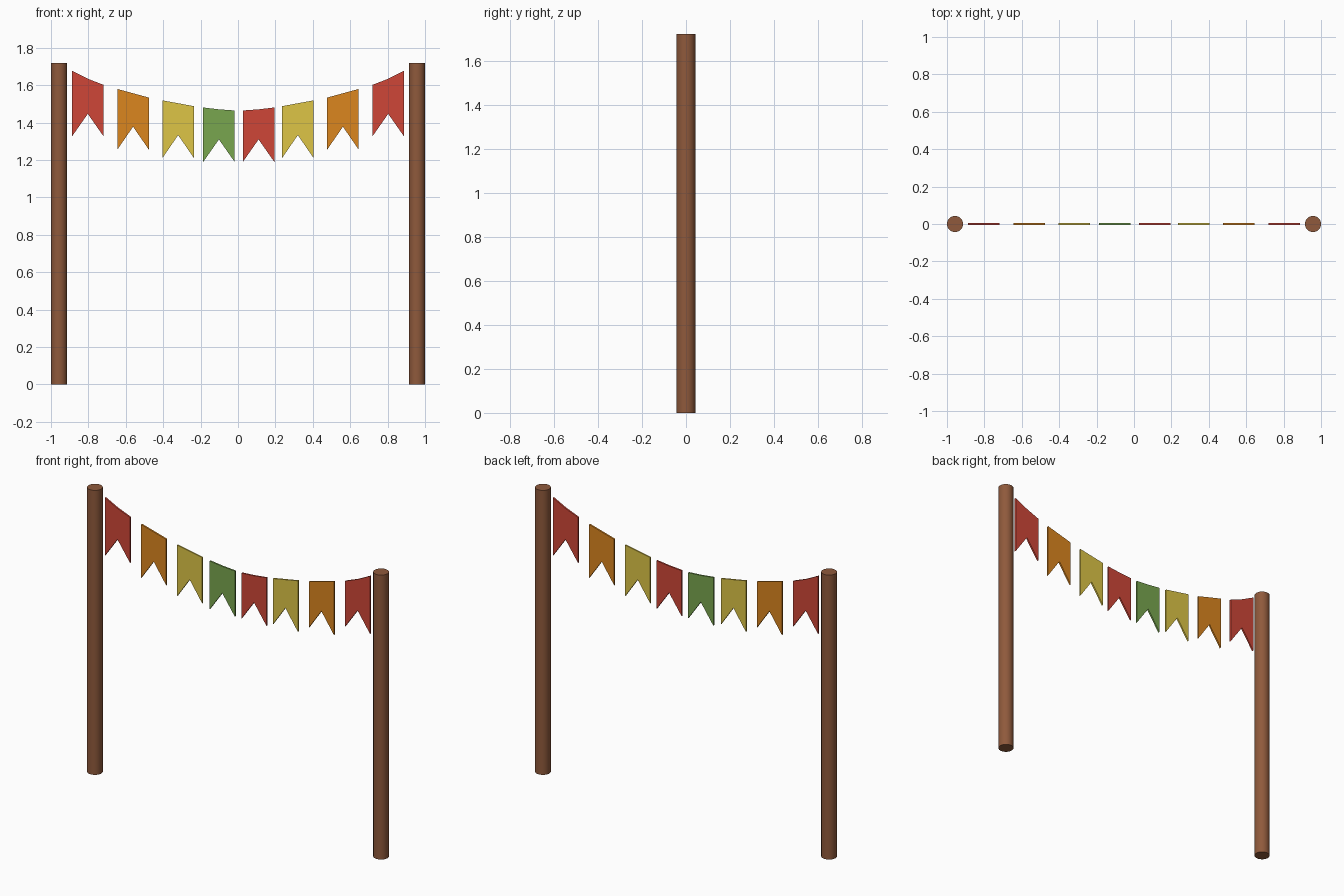
import bpy, bmesh

if "Cube" in bpy.data.objects:
    bpy.data.objects.remove(bpy.data.objects["Cube"])

POST_X, POST_R, POST_H = 0.957, 0.043, 1.72
FLAG_W, FLAG_T = 0.168, 0.01


def material(name, rgb):
    m = bpy.data.materials.new(name)
    m.diffuse_color = (*[(c / 255) ** 2.2 for c in rgb], 1)
    m.use_nodes = True
    m.node_tree.nodes["Principled BSDF"].inputs["Base Color"].default_value = m.diffuse_color
    return m


wood = material("wood", (142, 90, 62))
red = material("red", (205, 72, 58))
orange = material("orange", (218, 133, 36))
yellow = material("yellow", (220, 196, 72))
green = material("green", (120, 164, 80))


def post(name, x):
    bpy.ops.mesh.primitive_cylinder_add(vertices=32, radius=POST_R, depth=POST_H,
                                        location=(x, 0, POST_H / 2))
    ob = bpy.context.object
    ob.name = name
    ob.data.materials.append(wood)
    bpy.ops.object.shade_smooth_by_angle()


def flag(name, x, outer, inner, bottom, notch, sag, mat):
    """Swallow-tailed pennant; outer and inner are the top edge heights."""
    h = FLAG_W / 2
    left, right = (outer, inner) if x < 0 else (inner, outer)
    mid = (outer + inner) / 2 - sag
    outline = [(-h, left), (-h, bottom), (0, notch), (h, bottom), (h, right), (0, mid)]
    bm = bmesh.new()
    front = [bm.verts.new((x + u, -FLAG_T / 2, z)) for u, z in outline]
    back = [bm.verts.new((x + u, FLAG_T / 2, z)) for u, z in outline]
    # two quads per side keep the notched outline clean
    for a, b, c, d in ((0, 1, 2, 5), (5, 2, 3, 4)):
        bm.faces.new((front[a], front[b], front[c], front[d]))
        bm.faces.new((back[d], back[c], back[b], back[a]))
    for i in range(6):
        j = (i + 1) % 6
        bm.faces.new((front[j], front[i], back[i], back[j]))
    bmesh.ops.recalc_face_normals(bm, faces=bm.faces)
    me = bpy.data.meshes.new(name)
    bm.to_mesh(me)
    bm.free()
    me.materials.append(mat)
    bpy.context.collection.objects.link(bpy.data.objects.new(name, me))


# two round posts
post("left_post", -POST_X)
post("right_post", POST_X)

# hanging flags, mirrored about the middle: outer top, inner top, bottom, notch
rows = [
    (-0.803, 0.803, 1.677, 1.602, 1.327, 1.447, 0.005, red, red),
    (-0.561, 0.561, 1.580, 1.534, 1.256, 1.378, 0.0, orange, orange),
    (-0.320, 0.320, 1.519, 1.488, 1.211, 1.333, 0.0, yellow, yellow),
    (-0.102, 0.110, 1.481, 1.465, 1.190, 1.310, 0.002, green, red),
]
for i, (xl, xr, outer, inner, bottom, notch, sag, ml, mr) in enumerate(rows, 1):
    flag(f"left_flag_{i}", xl, outer, inner, bottom, notch, sag, ml)
    flag(f"right_flag_{i}", xr, outer, inner, bottom, notch, sag, mr)
